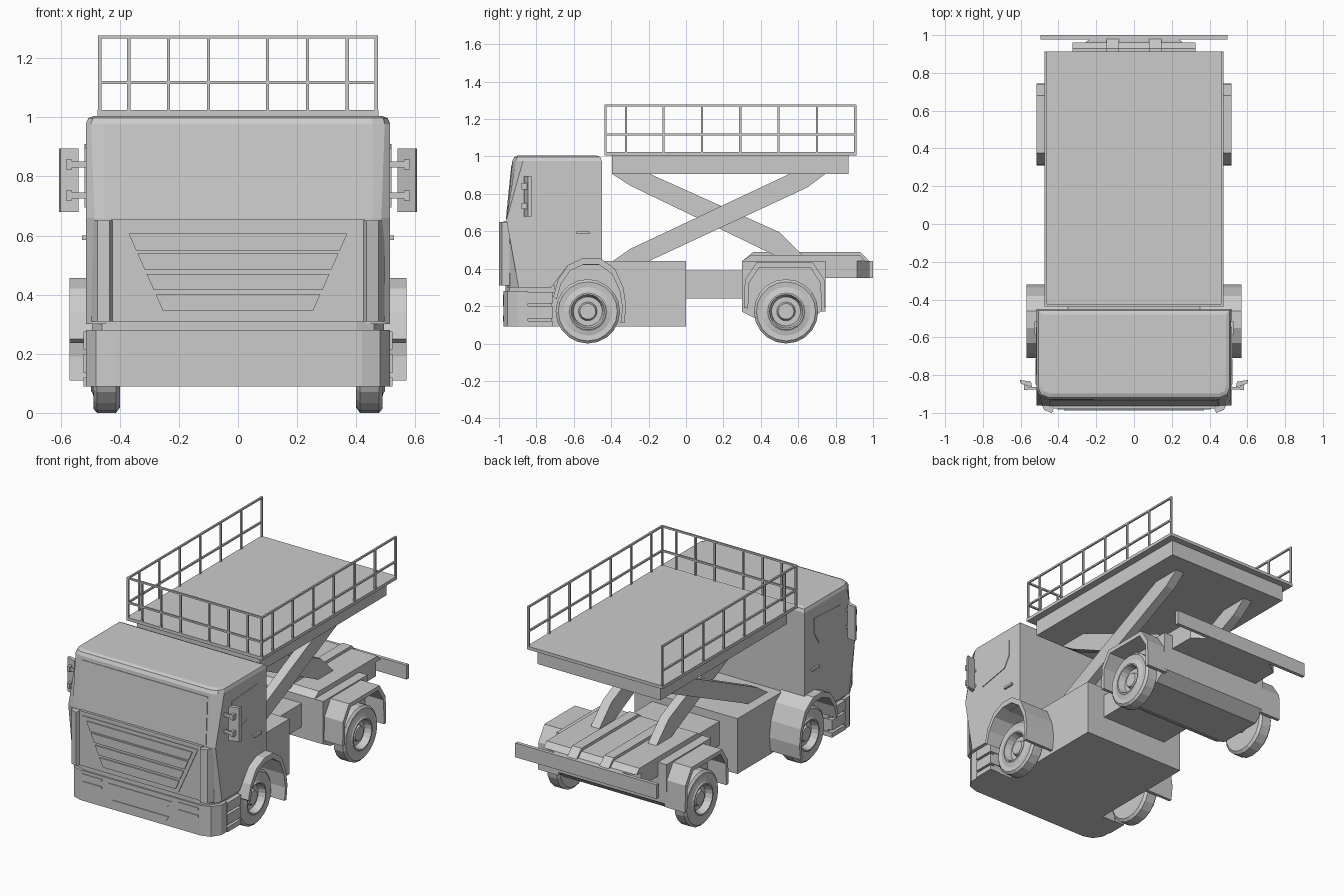
import bpy, bmesh, math
from mathutils import Vector

if "Cube" in bpy.data.objects:
    bpy.data.objects.remove(bpy.data.objects["Cube"])


def finish(name, bm, mirror=False):
    """Turn a bmesh into an object, optionally copied to the other side of x = 0."""
    if mirror:
        dup = bmesh.ops.duplicate(bm, geom=bm.verts[:] + bm.edges[:] + bm.faces[:])
        for v in dup["geom"]:
            if isinstance(v, bmesh.types.BMVert):
                v.co.x = -v.co.x
    bmesh.ops.recalc_face_normals(bm, faces=bm.faces[:])
    me = bpy.data.meshes.new(name)
    bm.to_mesh(me)
    bm.free()
    ob = bpy.data.objects.new(name, me)
    bpy.context.collection.objects.link(ob)
    return ob


def prism_bm(pts, a, b, axis="x", bm=None):
    """Extrude a flat profile from a to b; points are the two other axes in order."""
    bm = bm or bmesh.new()
    put = {"x": lambda p, t: (t, p[0], p[1]),
           "y": lambda p, t: (p[0], t, p[1]),
           "z": lambda p, t: (p[0], p[1], t)}[axis]
    lo = [bm.verts.new(put(p, a)) for p in pts]
    hi = [bm.verts.new(put(p, b)) for p in pts]
    bm.faces.new(lo)
    bm.faces.new(hi[::-1])
    n = len(pts)
    for i in range(n):
        bm.faces.new((lo[i], hi[i], hi[(i + 1) % n], lo[(i + 1) % n]))
    return bm


def prism(name, pts, a, b, axis="x", mirror=False):
    return finish(name, prism_bm(pts, a, b, axis), mirror)


def box_bm(x, y, z, bm=None):
    return prism_bm([(x[0], y[0]), (x[1], y[0]), (x[1], y[1]), (x[0], y[1])], z[0], z[1], "z", bm)


def box(name, x, y, z, mirror=False):
    return finish(name, box_bm(x, y, z), mirror)


def trapezoid(z0, z1, w0, w1):
    return [(-w0, z0), (w0, z0), (w1, z1), (-w1, z1)]


# Cab shell: side profile, front corners and roof edges bevelled
bm = prism_bm([(-.45, .42), (-.63, .42), (-.72, .30), (-.955, .30), (-.96, .66), (-.925, 1.005), (-.45, 1.005)], -.515, .515)
corners = [e for e in bm.edges if all(v.co.y < -.9 for v in e.verts) and abs(e.verts[0].co.x - e.verts[1].co.x) < .01]
bmesh.ops.bevel(bm, geom=corners, offset=.06, segments=2, profile=.5, affect="EDGES")
bmesh.ops.recalc_face_normals(bm, faces=bm.faces[:])
roof = [e for e in bm.edges if all(v.co.z > .98 for v in e.verts)
        and min(abs(f.normal.z) for f in e.link_faces) < .5]
bmesh.ops.bevel(bm, geom=roof, offset=.028, segments=2, profile=.5, affect="EDGES")
finish("cab_shell", bm)

# Windscreen: raised pane following the slanted front
bm = prism_bm(trapezoid(.665, .955, .45, .44), 0, .02, "y")
for v in bm.verts:
    v.co.y += -.964 + (v.co.z - .66) * .1015
finish("windscreen", bm)

# Door windows and handles
window = [(-.80, .895), (-.545, .91), (-.545, .81), (-.59, .735), (-.795, .695)]
prism("door_windows", window, .50, .519, mirror=True)
box("door_handles", (.51, .527), (-.585, -.515), (.585, .60), True)

# Front panel with tapered grille and slats
box("front_panel", (-.43, .43), (-.976, -.94), (.31, .655))
prism("grille_frame", trapezoid(.325, .63, .27, .405), -.981, -.97, "y")
bm = bmesh.new()
for z0, z1 in ((.345, .40), (.415, .47), (.485, .54), (.55, .607)):
    hw = lambda z: .37 - (.607 - z) * .443
    prism_bm(trapezoid(z0, z1, hw(z0), hw(z1)), -.988, -.975, "y", bm)
finish("grille_slats", bm)

# Corner pillars beside the grille
prism("corner_pillars", [(.425, -.975), (.435, -1), (.475, -.985), (.495, -.945), (.48, -.92)],
      .31, .65, "z", True)

# Bumper: wraps round the lower front
bump = [(-.515, -.71), (-.515, -.90), (-.48, -.955), (-.42, -.975), (.42, -.975), (.48, -.955), (.515, -.90), (.515, -.71)]
prism("bumper_strip", [(x * .96, y + .01) for x, y in bump], .27, .31, "z")
prism("bumper", [(x, y if y < -.8 else -.845) for x, y in bump], .09, .28, "z")
prism("bumper_intake_upper", trapezoid(.212, .25, .19, .225), -.979, -.97, "y")
prism("bumper_intake_lower", trapezoid(.117, .15, .18, .20), -.979, -.97, "y")
bm = bmesh.new()
for z in (.20, .247):
    box_bm((.27, .405), (-.979, -.97), (z, z + .014), bm)
finish("fog_light_trims", bm, True)

# Entry steps between bumper and wheel
box("step_well", (.30, .49), (-.85, -.72), (.09, .31), True)
bm = bmesh.new()
for z0, z1 in ((.09, .12), (.135, .20), (.215, .275)):
    box_bm((.45, .522), (-.85, -.715), (z0, z1), bm)
finish("entry_steps", bm, True)

# Mirrors on two brackets each
prism("mirrors", [(.54, -.865), (.60, -.845), (.605, -.825), (.545, -.835)], .68, .895, "z", True)
bm = bmesh.new()
for z in (.735, .84):
    box_bm((.50, .58), (-.875, -.862), (z - .01, z + .01), bm)
    box_bm((.562, .582), (-.88, -.845), (z - .017, z + .017), bm)
finish("mirror_brackets", bm, True)

# Chassis: front box, link, rear axle body, tail
box("front_chassis", (-.36, .36), (-.95, 0), (.09, .44))
box("chassis_link", (-.235, .235), (-.05, .35), (.24, .39))
prism("rear_body", [(.30, .44), (.30, .17), (.38, .13), (.67, .13), (.745, .19), (.745, .44)], -.385, .385)
deck = [(-.325, .31), (.325, .31), (.325, .915), (.23, .982), (-.23, .982), (-.325, .915)]
prism("tail_frame", deck, .35, .44, "z")
prism("rear_deck", [(.30, .44), (.345, .472), (.93, .472), (.96, .44)], -.325, .325)
prism("deck_ridges", [(.30, .44), (.36, .49), (.93, .49), (.98, .44)], .08, .145, mirror=True)
box("rear_bar", (-.495, .495), (.978, 1), (.35, .44))


# Mudguards: bent bands over the wheels
def guard(name, outer, centre, k, x0, x1):
    c = Vector(centre)
    inner = [tuple(c + (Vector(p) - c) * k) for p in reversed(outer)]
    prism(name, outer + inner, x0, x1, mirror=True)


guard("front_mudguards", [(-.71, .25), (-.685, .34), (-.63, .42), (-.55, .457), (-.46, .457), (-.38, .40),
                          (-.335, .30), (-.32, .20), (-.33, .11)], (-.525, .11), .9, .35, .57)
guard("rear_mudguards", [(.31, .19), (.315, .34), (.375, .432), (.68, .432), (.74, .34), (.745, .17)],
      (.53, .17), .9, .37, .515)

# Wheels: tyre, lip and recessed rim turned about the axle
PROFILE = [(.40, 0), (.40, .155), (.413, .172), (.477, .172), (.489, .158), (.486, .13), (.492, .105),
           (.498, .098), (.498, .09), (.455, .078), (.455, .05), (.475, .042), (.475, 0)]


def wheels(name, y, sides=20):
    bm = bmesh.new()
    vs = [bm.verts.new((x, y, .172 + r)) for x, r in PROFILE]
    es = [bm.edges.new(p) for p in zip(vs, vs[1:])]
    bmesh.ops.spin(bm, geom=vs + es, cent=(0, y, .172), axis=(1, 0, 0), angle=math.tau, steps=sides)
    bmesh.ops.remove_doubles(bm, verts=bm.verts[:], dist=.0005)
    finish(name, bm, True)
    prism(name + "_axle", [(y + .04 * math.cos(a * math.pi / 4), .172 + .04 * math.sin(a * math.pi / 4))
                           for a in range(8)], -.41, .41)


wheels("front_wheels", -.525)
wheels("rear_wheels", .535)

# Scissor arms
prism("scissor_arms_rising", [(-.40, .435), (-.30, .505), (.56, .91), (.75, .91), (.65, .835), (-.21, .435)],
      .235, .295, mirror=True)
prism("scissor_arms_falling", [(-.40, .91), (-.30, .845), (.55, .435), (.66, .435), (.50, .595), (-.20, .91)],
      .17, .23, mirror=True)

# Platform
box("platform_base", (-.43, .43), (-.395, .87), (.907, 1.005))
box("platform_deck", (-.475, .475), (-.435, .912), (1.005, 1.025))

# Railing on the front and both sides, open at the back
R = .0055
bm = bmesh.new()
for y in (-.43, -.32, -.12, .085, .29, .495, .70, .905):
    for x in (-.468, .468):
        box_bm((x - R, x + R), (y - R, y + R), (1.02, 1.275), bm)
for x in (-.37, -.235, -.10, .10, .235, .37):
    box_bm((x - R, x + R), (-.43 - R, -.43 + R), (1.02, 1.275), bm)
for z in (1.118, 1.272):
    for x in (-.468, .468):
        box_bm((x - R, x + R), (-.435, .91), (z - R, z + R), bm)
    box_bm((-.473, .473), (-.43 - R, -.43 + R), (z - R, z + R), bm)
finish("railing", bm)
